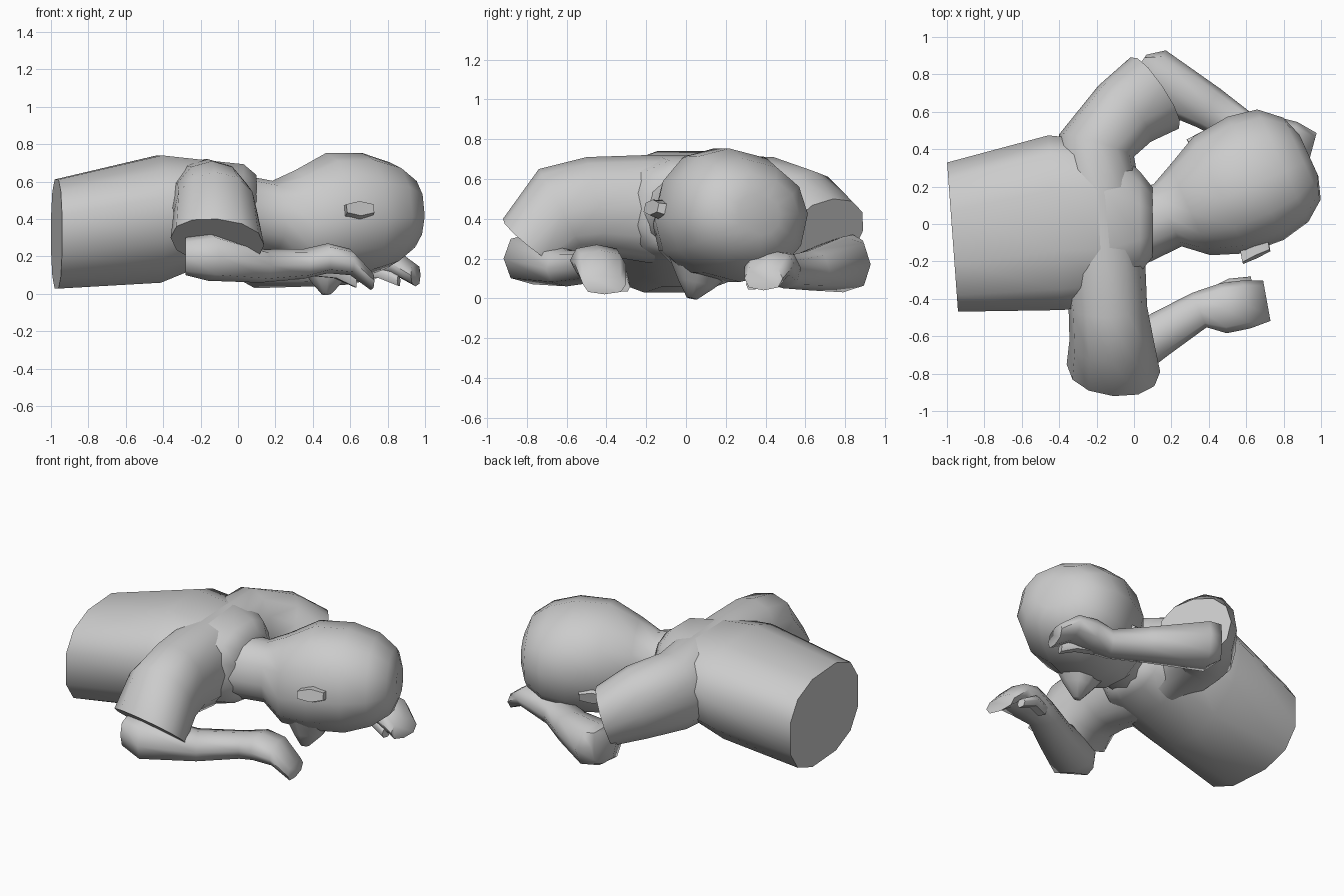
import bpy, bmesh, math
from mathutils import Vector as V


def loft(name, rings, n=10, p=0.8, off=0.5):
    """Skin a tube through rings (centre, half-axis u, half-axis v, optional underside taper)."""
    bm = bmesh.new()
    loops = []
    for c, u, v, *taper in rings:
        k = taper[0] if taper else 0
        loop = []
        for i in range(n):
            a = 2 * math.pi * (i + off) / n
            ca, sa = round(math.cos(a), 6), round(math.sin(a), 6)
            x = math.copysign(abs(ca) ** p, ca)
            y = math.copysign(abs(sa) ** p, sa)
            x *= 1 - k * max(0, -y)
            loop.append(bm.verts.new(V(c) + V(u) * x + V(v) * y))
        loops.append(loop)
    for A, B in zip(loops, loops[1:]):
        for i in range(n):
            j = (i + 1) % n
            bm.faces.new((A[i], A[j], B[j], B[i]))
    bm.faces.new(loops[0])
    bm.faces.new(loops[-1])
    bmesh.ops.recalc_face_normals(bm, faces=bm.faces)
    me = bpy.data.meshes.new(name)
    bm.to_mesh(me)
    bm.free()
    ob = bpy.data.objects.new(name, me)
    bpy.context.collection.objects.link(ob)
    bpy.ops.object.select_all(action='DESELECT')
    bpy.context.view_layer.objects.active = ob
    ob.select_set(True)
    bpy.ops.object.shade_smooth_by_angle(angle=math.radians(60))
    return ob


def limb(name, pts, n=8, p=0.8):
    """Tube along points (x, y, z, half width, half height), rings square to the path in plan."""
    rings = []
    for i, (x, y, z, w, h) in enumerate(pts):
        a, b = pts[max(i - 1, 0)], pts[min(i + 1, len(pts) - 1)]
        d = V((b[0] - a[0], b[1] - a[1], 0)).normalized()
        rings.append(((x, y, z), V((-d.y, d.x, 0)) * w, (0, 0, h)))
    return loft(name, rings, n, p, 0)


# torso, cut flat at the waist, narrowing underneath towards the chest
loft("torso", [
    ((-0.97, -0.07, 0.32), (-0.03, 0.41, 0), (0, 0, 0.30)),
    ((-0.42, 0.00, 0.40), (-0.04, 0.48, 0), (0, 0.02, 0.35), 0.42),
    ((-0.15, 0.00, 0.44), (0, 0.45, 0), (0, 0.02, 0.28), 0.35),
    ((0.03, 0.01, 0.45), (0, 0.28, 0), (0, 0, 0.25)),
    ((0.10, 0.01, 0.44), (0, 0.19, 0), (0, 0, 0.20))], 12)

# shoulders and both sleeves, swept from the right hem to the left hem
loft("shoulders_and_sleeves", [
    ((-0.11, -0.77, 0.28), (0.25, -0.02, -0.02), (0, -0.15, 0.12)),
    ((-0.12, -0.62, 0.43), (0.225, 0.0, 0), (0, -0.12, 0.22)),
    ((-0.14, -0.44, 0.46), (0.21, 0, 0), (0, -0.06, 0.25)),
    ((-0.16, -0.20, 0.45), (0.22, 0, 0), (0, 0, 0.27)),
    ((-0.18, 0.15, 0.45), (0.22, 0, 0), (0, 0, 0.27)),
    ((-0.20, 0.42, 0.46), (0.20, -0.06, 0), (0, 0.02, 0.25)),
    ((-0.05, 0.59, 0.41), (0.14, -0.15, 0), (0.03, 0.05, 0.23)),
    ((0.11, 0.70, 0.32), (0.13, -0.19, -0.02), (0.04, 0.04, 0.18))], 12, 0.92, 0)

# forearms with hands
limb("right_forearm", [
    (-0.28, -0.77, 0.20, 0.07, 0.10), (-0.16, -0.77, 0.20, 0.16, 0.13),
    (0.12, -0.60, 0.15, 0.12, 0.09), (0.35, -0.46, 0.16, 0.10, 0.08),
    (0.48, -0.45, 0.19, 0.135, 0.08), (0.60, -0.43, 0.17, 0.13, 0.07),
    (0.71, -0.41, 0.07, 0.11, 0.05)])
limb("left_forearm", [
    (0.02, 0.84, 0.20, 0.08, 0.12), (0.09, 0.79, 0.17, 0.16, 0.14),
    (0.40, 0.62, 0.14, 0.12, 0.10), (0.60, 0.49, 0.13, 0.10, 0.08),
    (0.72, 0.45, 0.16, 0.13, 0.08), (0.84, 0.42, 0.17, 0.13, 0.07),
    (0.95, 0.39, 0.10, 0.10, 0.06)])

# thumbs
limb("right_thumb", [(0.40, -0.39, 0.14, 0.04, 0.05), (0.52, -0.33, 0.12, 0.04, 0.04),
                     (0.63, -0.31, 0.06, 0.03, 0.03)], 6)
limb("left_thumb", [(0.64, 0.41, 0.13, 0.04, 0.05), (0.76, 0.36, 0.12, 0.04, 0.04),
                    (0.86, 0.33, 0.07, 0.03, 0.03)], 6)

# head, face down and rolled about its own axis
A = V((0.90, 0.42, 0)).normalized()
N = V((-0.40, 0.88, -0.23)).normalized()
U = A.cross(N).normalized()
C = V((0.60, 0.21, 0.42))


def at(t, n, u):
    return C + A * t + N * n + U * u


loft("head_and_neck", [(at(t, n, u), N * w, U * h) for t, n, u, w, h in (
    (-0.66, 0.04, 0.03, 0.20, 0.20), (-0.45, 0.03, 0.00, 0.18, 0.19),
    (-0.33, 0.01, -0.03, 0.26, 0.27), (-0.15, 0.01, 0.00, 0.34, 0.33),
    (0.06, 0.01, 0.00, 0.36, 0.33), (0.22, 0.01, 0.00, 0.33, 0.28),
    (0.33, 0.00, 0.00, 0.24, 0.20), (0.37, 0.00, 0.00, 0.12, 0.10))], 12, 0.9)

# nose and mouth area
loft("nose", [(at(-0.16, -0.01, -0.26), A * 0.15, N * 0.16),
              (at(-0.17, -0.01, -0.36), A * 0.09, N * 0.09),
              (at(-0.19, -0.01, -0.435), A * 0.025, N * 0.025)], 8)

# ears
for side, name in ((-1, "right_ear"), (1, "left_ear")):
    loft(name, [(at(-0.09, side * 0.29, -0.05), A * 0.09, U * 0.055),
                (at(-0.11, side * 0.37, -0.05), A * 0.09, U * 0.04)], 6)
